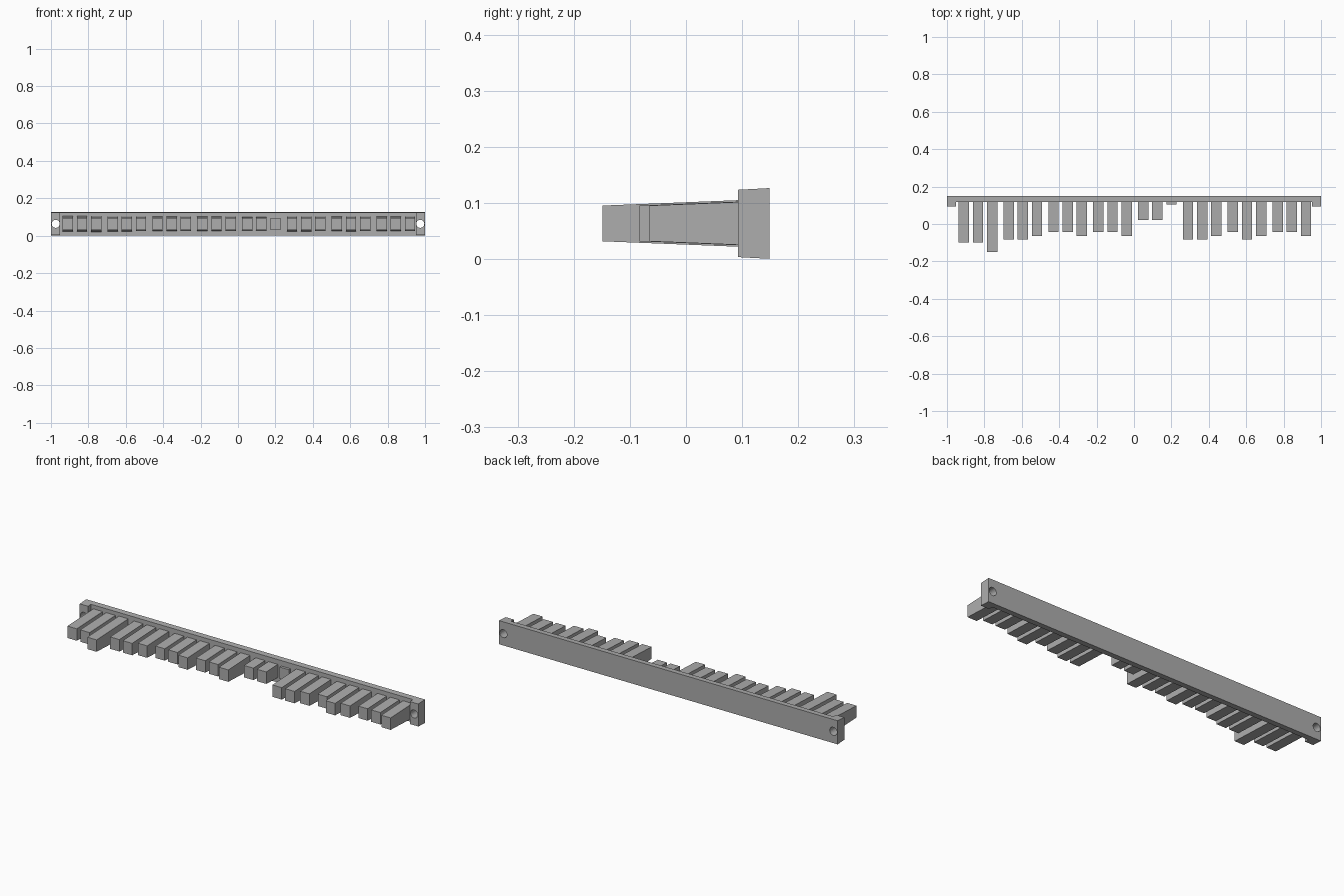
import bpy
from math import pi

if "Cube" in bpy.data.objects:
    bpy.data.objects.remove(bpy.data.objects["Cube"])

grey = bpy.data.materials.new("grey plastic")
grey.use_nodes = True
COLOUR = (0.42, 0.42, 0.42, 1)
grey.diffuse_color = COLOUR
grey.node_tree.nodes["Principled BSDF"].inputs["Base Color"].default_value = COLOUR

BACK, FACE, TAB = 0.149, 0.118, 0.093
MID = 0.0635


def extrude_x(name, profile, x0, x1):
    """Solid with a (y, z) quad profile running from x0 to x1."""
    n = len(profile)
    verts = [(x, y, z) for x in (x0, x1) for y, z in profile]
    faces = [tuple(reversed(range(n))), tuple(range(n, 2 * n))]
    faces += [(i, (i + 1) % n, n + (i + 1) % n, n + i) for i in range(n)]
    mesh = bpy.data.meshes.new(name)
    mesh.from_pydata(verts, [], faces)
    mesh.materials.append(grey)
    obj = bpy.data.objects.new(name, mesh)
    bpy.context.collection.objects.link(obj)
    return obj


def tapered(name, x0, x1, front, back, half_front, half_back):
    """Block whose height grows from the front to the back."""
    return extrude_x(name, [(front, MID - half_front), (back, MID - half_back),
                            (back, MID + half_back), (front, MID + half_front)], x0, x1)


def cut(target, cutter):
    cutter.hide_render = True
    cutter.hide_viewport = True
    cutter.display_type = 'WIRE'
    mod = target.modifiers.new(cutter.name, 'BOOLEAN')
    mod.operation = 'DIFFERENCE'
    mod.solver = 'EXACT'
    mod.object = cutter


# Mounting rail with a raised tab left at each end
rail = tapered("mounting_rail", -1, 1, TAB, BACK, 0.0600, 0.0630)
recess = tapered("recess_cutter", -0.951, 0.951, TAB - 0.1, FACE, 0.2, 0.2)
cut(rail, recess)

# Screw holes through the tabs
for side, x in (("right", -0.9745), ("left", 0.9745)):
    bpy.ops.mesh.primitive_cylinder_add(vertices=24, radius=0.0215, depth=0.4,
                                        location=(x, 0.12, MID), rotation=(pi / 2, 0, 0))
    hole = bpy.context.object
    hole.name = side + "_hole_cutter"
    hole.data.materials.append(grey)
    cut(rail, hole)

# Teeth in groups of three, given by the position of their tips
TIPS = [(-0.10, -0.10, -0.149), (-0.083, -0.083, -0.065),
        (-0.043, -0.043, -0.065), (-0.043, -0.043, -0.065),
        (0.021, 0.021, 0.105), (-0.083, -0.083, -0.065),
        (-0.043, -0.083, -0.065), (-0.043, -0.043, -0.065)]
WIDTH, PITCH, GROUP, DRAFT = 0.055, 0.0755, 0.2397, 0.04
for g, tips in enumerate(TIPS):
    for k, tip in enumerate(tips):
        x = -0.834 + g * GROUP + (k - 1) * PITCH
        base = FACE + 0.002
        tapered(f"tooth_{g * 3 + k + 1}", x - WIDTH / 2, x + WIDTH / 2, tip, base,
                0.0318, 0.0318 + DRAFT * (base - tip))
